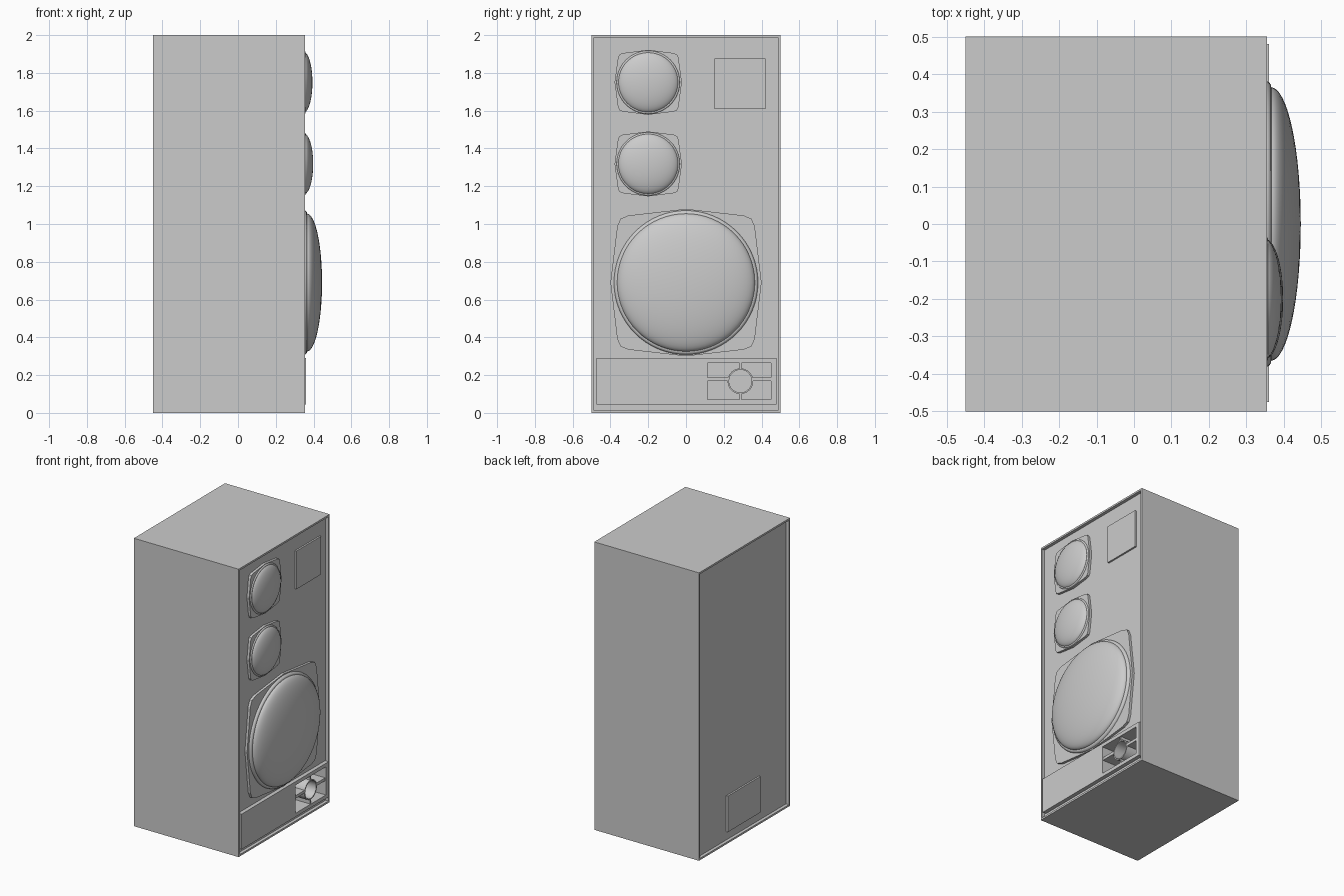
import bpy, bmesh, math
from mathutils import Vector

if "Cube" in bpy.data.objects:
    bpy.data.objects.remove(bpy.data.objects["Cube"])


def finish(name, bm, smooth=False):
    bmesh.ops.recalc_face_normals(bm, faces=bm.faces)
    me = bpy.data.meshes.new(name)
    bm.to_mesh(me)
    bm.free()
    ob = bpy.data.objects.new(name, me)
    bpy.context.collection.objects.link(ob)
    if smooth:
        bpy.ops.object.select_all(action='DESELECT')
        ob.select_set(True)
        bpy.context.view_layer.objects.active = ob
        bpy.ops.object.shade_smooth_by_angle(angle=math.radians(35))
    return ob


def box_bm(x, y, z):
    bm = bmesh.new()
    bmesh.ops.create_cube(bm, size=1)
    for v in bm.verts:
        v.co = [r[0] + (c + 0.5) * (r[1] - r[0]) for c, r in zip(v.co, (x, y, z))]
    return bm


def box(name, x, y, z):
    return finish(name, box_bm(x, y, z))


def lathe(name, profile, y, z, steps=64, smooth=True):
    """Spin (radius, x) points around an axis parallel to x."""
    bm = bmesh.new()
    vs = [bm.verts.new((x, y + r, z)) for r, x in profile]
    es = [bm.edges.new(p) for p in zip(vs, vs[1:])]
    bmesh.ops.spin(bm, geom=vs + es, cent=(0, y, z), axis=(1, 0, 0),
                   angle=2 * math.pi, steps=steps)
    bmesh.ops.remove_doubles(bm, verts=bm.verts, dist=1e-5)
    return finish(name, bm, smooth)


def plate(name, y, z, ry, rz, a, x0, x1):
    """Square plate with bowed sides and rounded corners."""
    c = a * 0.16
    pts = []
    for k in range(4):
        quad = [(1, 0, True), (a, a - c, False), (a - c * 0.3, a - c * 0.3, False), (a - c, a, False)]
        for u, v, mid in quad:
            for _ in range(k):
                u, v = -v, u
            pts.append((u * ry, v * rz))
    bm = bmesh.new()
    f = bm.faces.new([bm.verts.new((x0, y + u, z + v)) for u, v in pts])
    ext = bmesh.ops.extrude_face_region(bm, geom=[f])
    bmesh.ops.translate(bm, vec=(x1 - x0, 0, 0),
                        verts=[v for v in ext['geom'] if isinstance(v, bmesh.types.BMVert)])
    return finish(name, bm)


def cut(ob, cutter):
    m = ob.modifiers.new('cut', 'BOOLEAN')
    m.operation = 'DIFFERENCE'
    m.solver = 'EXACT'
    m.object = cutter
    bpy.context.view_layer.objects.active = ob
    bpy.ops.object.modifier_apply(modifier=m.name)


# Cabinet with recessed front and back panels
bm = box_bm((-0.45, 0.355), (-0.5, 0.5), (0, 2))
bm.normal_update()
ends = [f for f in bm.faces if abs(f.normal.x) > 0.9]
bmesh.ops.inset_individual(bm, faces=ends, thickness=0.018)
for f in ends:
    n = Vector((1 if f.calc_center_median().x > 0 else -1, 0, 0))
    new = bmesh.ops.extrude_discrete_faces(bm, faces=[f])['faces'][0]
    bmesh.ops.translate(bm, vec=n * -0.022, verts=new.verts)
cabinet = finish('cabinet', bm)

# Lower front panel with a pocket for the connector
panel = box('lower_panel', (0.325, 0.36), (-0.475, 0.48), (0.045, 0.29))
pocket = box('pocket_cutter', (0.24, 0.5), (0.115, 0.45), (0.07, 0.265))
pocket.hide_render = True
for ob in (cabinet, panel):
    cut(ob, pocket)
bpy.data.objects.remove(pocket)

# Crossbars and ring in the pocket
cy, cz = 0.288, 0.168
for i, (y0, y1) in enumerate([(0.115, cy - 0.062), (cy + 0.062, 0.45)]):
    box(f'cross_bar_{i}', (0.24, 0.355), (y0, y1), (cz, cz + 0.02))
for i, (z0, z1) in enumerate([(0.07, cz - 0.062), (cz + 0.062, 0.265)]):
    box(f'cross_post_{i}', (0.24, 0.355), (cy - 0.005, cy + 0.005), (z0, z1))
lathe('connector_ring', [(0.068, 0.24), (0.068, 0.357), (0.06, 0.357), (0.06, 0.24)], cy, cz, 32)

# Badge plate on the front and terminal plate on the back
box('square_plate', (0.325, 0.345), (0.15, 0.42), (1.61, 1.875))
box('rear_plate', (-0.44, -0.42), (-0.19, 0.17), (0.07, 0.32))

# Drivers: plate, surround and dome
drivers = [
    ('woofer', 0, 0.69, 0.40, 0.39, 0.91, 0.365, 0.365, 0.08),
    ('midrange', -0.2, 1.318, 0.178, 0.172, 0.90, 0.16, 0.35, 0.048),
    ('tweeter', -0.2, 1.75, 0.178, 0.172, 0.90, 0.16, 0.348, 0.046),
]
for name, y, z, ry, rz, a, r, x, h in drivers:
    plate(name + '_plate', y, z, ry, rz, a, 0.325, 0.35)
    t = r * 0.045
    ring = [(r + t * math.cos(u), 0.35 + t * math.sin(u))
            for u in (math.pi * i / 8 for i in range(9))]
    lathe(name + '_surround', ring, y, z)
    dome = [(r, 0.335)] + [(r * math.cos(u), x + h * math.sin(u))
                           for u in (math.pi / 2 * i / 16 for i in range(17))]
    lathe(name + '_dome', dome, y, z)
